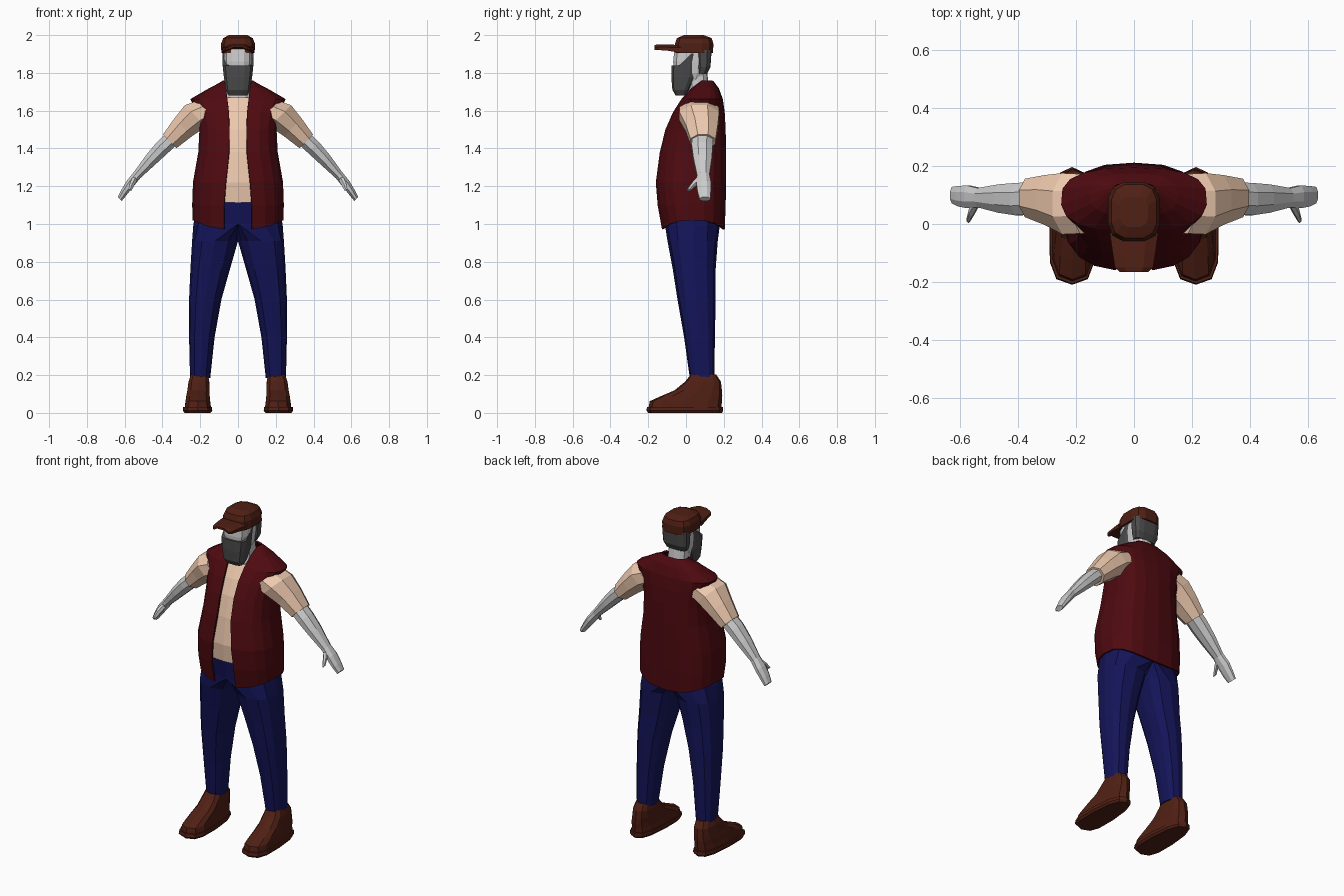
import bpy, bmesh, math
from mathutils import Vector


def material(name, rgb):
    m = bpy.data.materials.new(name)
    m.diffuse_color = (*rgb, 1)
    return m


RED = material("dark red cloth", (0.075, 0.003, 0.005))
BLUE = material("navy cloth", (0.007, 0.007, 0.10))
PEACH = material("peach cloth", (0.85, 0.58, 0.42))
BROWN = material("brown leather", (0.08, 0.014, 0.007))
HAIR = material("dark grey hair", (0.07, 0.07, 0.07))


def power(v, e):
    return math.copysign(abs(v) ** e, v) if abs(v) > 1e-6 else 0.0


def ring(z, x0, x1, y0, y1, e=0.8, n=12, taper=0.0, phase=0.0):
    """Horizontal rounded-box section; taper narrows it towards +y."""
    cx, cy, hw, hd = (x0 + x1) / 2, (y0 + y1) / 2, (x1 - x0) / 2, (y1 - y0) / 2
    pts = []
    for k in range(n):
        a = (k + phase) * 2 * math.pi / n
        c, s = power(math.cos(a), e), power(math.sin(a), e)
        pts.append(Vector((cx + hw * c * (1 - taper * s), cy + hd * s, z)))
    return pts


def loft(name, rings, mat=None, mirror=False, closed=True, thick=0):
    bm = bmesh.new()
    rows = [[bm.verts.new(p) for p in r] for r in rings]
    n = len(rows[0])
    for a, b in zip(rows, rows[1:]):
        for i in range(n if closed else n - 1):
            j = (i + 1) % n
            bm.faces.new((a[i], a[j], b[j], b[i]))
    if closed:
        bm.faces.new(rows[0][::-1])
        bm.faces.new(rows[-1])
    bmesh.ops.recalc_face_normals(bm, faces=bm.faces)
    me = bpy.data.meshes.new(name)
    bm.to_mesh(me)
    bm.free()
    ob = bpy.data.objects.new(name, me)
    bpy.context.collection.objects.link(ob)
    if mat:
        me.materials.append(mat)
    if mirror:
        ob.modifiers.new("Mirror", "MIRROR")
    if thick:
        s = ob.modifiers.new("Solidify", "SOLIDIFY")
        s.thickness, s.offset = thick, 0
    return ob


def centred(rows, **kw):
    return [ring(z, -w, w, y0, y1, **kw) for z, w, y0, y1 in rows]


# Torso: z, half width, front y, back y, half gap of the vest opening
torso = [(1.02, 0.235, -0.125, 0.200, 0.072), (1.10, 0.238, -0.148, 0.205, 0.072),
         (1.22, 0.234, -0.157, 0.207, 0.063), (1.38, 0.206, -0.135, 0.207, 0.046),
         (1.50, 0.200, -0.105, 0.205, 0.045), (1.59, 0.215, -0.065, 0.200, 0.048),
         (1.66, 0.248, -0.020, 0.190, 0.056), (1.715, 0.150, 0.030, 0.170, 0.064),
         (1.755, 0.078, 0.070, 0.140, 0.072)]


def vest_half(i, z, w, y0, y1, gap, e=0.75, n=10):
    start = math.asin(min(1, gap / w) ** (1 / e))
    pts = []
    for k in range(n):
        a = start + (math.pi - start) * k / (n - 1)
        c = power(math.cos(a), e)
        drop = 0.05 * abs(c) ** 3 if i == 0 else 0
        pts.append(Vector((w * power(math.sin(a), e),
                           (y0 + y1) / 2 - (y1 - y0) / 2 * c, z - drop)))
    return pts


loft("vest", [vest_half(i, *r) for i, r in enumerate(torso)], RED,
     mirror=True, closed=False, thick=0.01)

# Shirt body just inside the vest
shirt = [(z, w - 0.018, y0 + 0.014, y1 - 0.016) for z, w, y0, y1, g in torso[1:6]]
shirt[0] = (1.115, 0.215, -0.134, 0.185)
shirt.append((1.67, 0.11, -0.002, 0.16))
loft("shirt", centred(shirt, e=0.75, n=16), PEACH)

# Trousers: half pelvis sections clamped at the centre line, then a leg
legs = [(1.125, -0.21, 0.21, -0.128, 0.178), (1.00, -0.236, 0.236, -0.112, 0.180),
        (0.91, 0.0, 0.243, -0.098, 0.168), (0.76, 0.043, 0.252, -0.070, 0.157),
        (0.60, 0.088, 0.259, -0.045, 0.157), (0.40, 0.124, 0.259, -0.010, 0.153),
        (0.185, 0.147, 0.254, 0.020, 0.150)]
sections = [ring(*r, e=0.8, n=12) for r in legs]
for s in sections:
    for p in s:
        p.x = max(p.x, 0)
loft("trousers", sections, BLUE, mirror=True)

# Shoes
shoe = [(0.03, 0.143, 0.282, -0.198, 0.188), (0.062, 0.147, 0.278, -0.192, 0.190),
        (0.09, 0.150, 0.274, -0.130, 0.192), (0.12, 0.150, 0.268, -0.060, 0.190),
        (0.165, 0.152, 0.262, -0.005, 0.185), (0.203, 0.158, 0.250, 0.025, 0.160)]
loft("shoe_upper", [ring(*r, e=0.7, taper=0.15) for r in shoe], BROWN, mirror=True)
sole = [(0.0, 0.145, 0.283, -0.200, 0.190), (0.012, 0.136, 0.292, -0.210, 0.197),
        (0.032, 0.138, 0.290, -0.206, 0.196)]
loft("shoe_sole", [ring(*r, e=0.7, taper=0.15) for r in sole], BROWN, mirror=True)


# Arms: x, z, y of the centre, half thickness, half depth
def limb(rows, n=8, up=Vector((0.70, 0, 0.71))):
    out = []
    for x, z, y, t, d in rows:
        angles = [(k + 0.5) * 2 * math.pi / n for k in range(n)]
        out.append([Vector((x, y, z)) + up * t * 1.06 * math.cos(a)
                    + Vector((0, d * 1.06 * math.sin(a), 0)) for a in angles])
    return out


loft("sleeve", limb([(0.165, 1.60, 0.07, 0.075, 0.105), (0.225, 1.572, 0.07, 0.082, 0.108),
                     (0.29, 1.512, 0.083, 0.068, 0.088), (0.362, 1.437, 0.09, 0.052, 0.068)]),
     PEACH, mirror=True)
loft("forearm_and_hand", limb([(0.34, 1.46, 0.088, 0.042, 0.058), (0.40, 1.405, 0.086, 0.042, 0.057),
                               (0.46, 1.342, 0.088, 0.036, 0.050), (0.535, 1.258, 0.091, 0.024, 0.034),
                               (0.572, 1.213, 0.094, 0.024, 0.040), (0.603, 1.168, 0.096, 0.020, 0.036),
                               (0.626, 1.132, 0.100, 0.015, 0.029)]), mirror=True)
loft("thumb", limb([(0.540, 1.250, 0.082, 0.016, 0.020), (0.560, 1.213, 0.045, 0.016, 0.018),
                    (0.572, 1.180, 0.015, 0.010, 0.011)], n=6), mirror=True)

# Neck and face
loft("neck", centred([(1.62, 0.085, 0.0, 0.15), (1.70, 0.062, 0.012, 0.125),
                      (1.82, 0.058, 0.0, 0.110)]))
loft("head", centred([(1.75, 0.055, -0.050, 0.085), (1.80, 0.070, -0.066, 0.110),
                      (1.86, 0.076, -0.070, 0.122), (1.94, 0.076, -0.062, 0.125)],
                     e=0.65, phase=0.5))

# Beard, rising to sideburns at the rear
beard = centred([(1.68, 0.050, -0.055, 0.0), (1.71, 0.066, -0.073, 0.018),
                 (1.775, 0.076, -0.079, 0.052), (1.838, 0.083, -0.078, 0.068)],
                e=0.6, phase=0.5)
for p in beard[-1]:
    if p.y > 0.02:
        p.z += 0.065
loft("beard", beard, HAIR)
loft("hair", centred([(1.795, 0.068, 0.055, 0.112), (1.83, 0.080, 0.055, 0.130),
                      (1.92, 0.085, 0.050, 0.137)], e=0.6, phase=0.5), HAIR)

# Cap crown and brim
loft("cap_crown", centred([(1.905, 0.090, -0.062, 0.146), (1.955, 0.092, -0.060, 0.147),
                           (1.984, 0.080, -0.050, 0.138), (2.0, 0.050, -0.012, 0.095)],
                          e=0.65, phase=0.5), BROWN)
brim = []
for y, w, z, t in [(-0.03, 0.084, 1.948, 0.028), (-0.10, 0.074, 1.950, 0.018),
                   (-0.150, 0.066, 1.950, 0.015), (-0.166, 0.050, 1.948, 0.012)]:
    arc = [(-w, z - 0.014), (-w / 2, z), (w / 2, z), (w, z - 0.014)]
    brim.append([Vector((x, y, h)) for x, h in arc]
                + [Vector((x, y, h - t)) for x, h in arc[::-1]])
loft("cap_brim", brim, BROWN)
